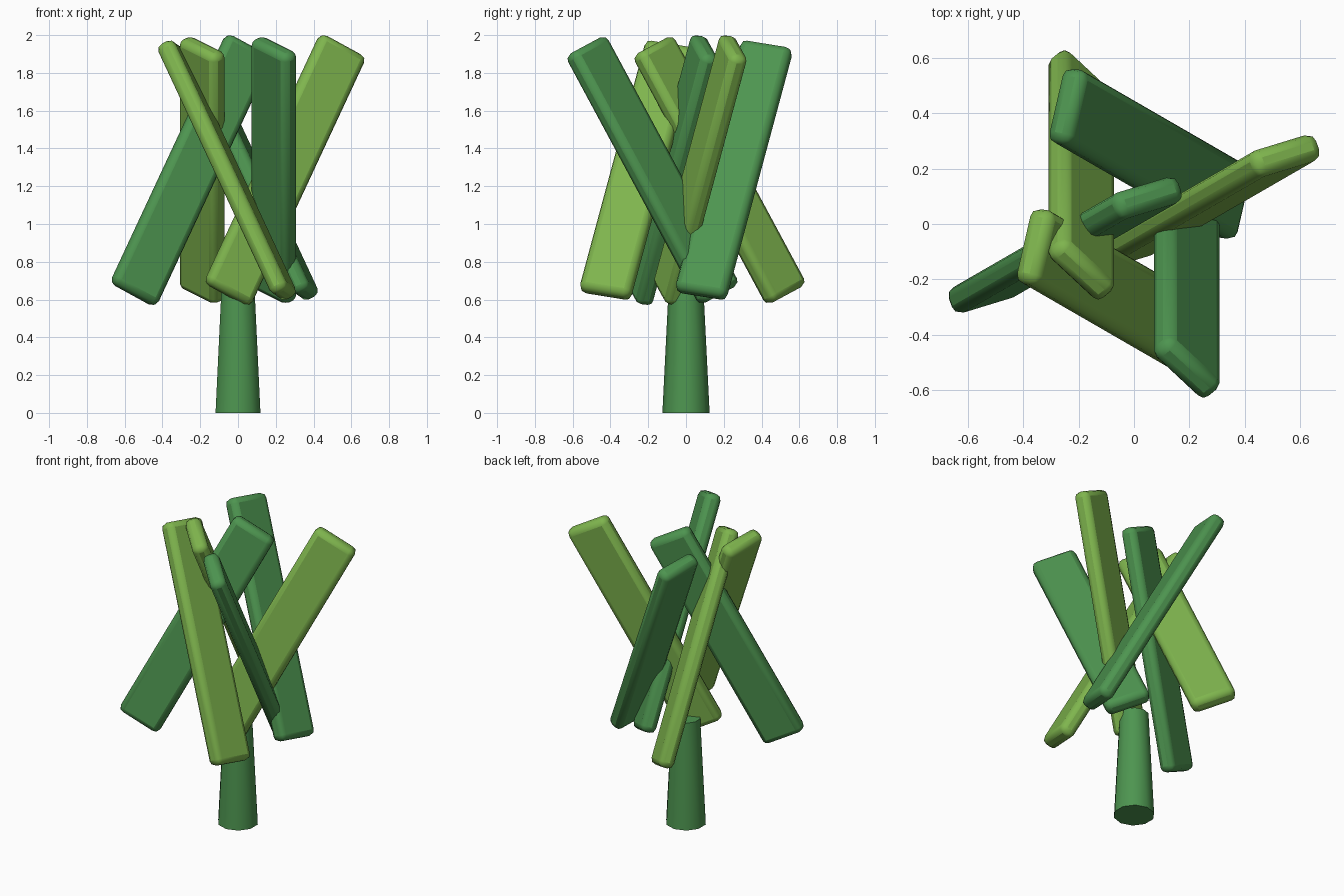
import bpy
from math import radians, cos, sin, tan
from mathutils import Matrix, Vector

if "Cube" in bpy.data.objects:
    bpy.data.objects.remove(bpy.data.objects["Cube"])


def material(name, color):
    m = bpy.data.materials.new(name)
    m.diffuse_color = (*color, 1)
    m.use_nodes = True
    m.node_tree.nodes["Principled BSDF"].inputs["Base Color"].default_value = m.diffuse_color
    return m


dark = material("dark_green", (0.075, 0.30, 0.08))
light = material("light_green", (0.21, 0.46, 0.075))

# Tapered ten-sided stem
bpy.ops.mesh.primitive_cone_add(vertices=10, radius1=0.125, radius2=0.09,
                                depth=0.7, location=(0, 0, 0.35))
stem = bpy.context.object
stem.name = "stem"
stem.data.materials.append(dark)
bpy.ops.object.shade_smooth_by_angle(angle=radians(40))

# Six leaning slats around the stem: opposite slats are parallel
TILT, RADIUS, MID_Z = radians(28.3), 0.26, 1.285
SIZE = (0.28, 0.10, 1.5)
for k in range(6):
    out = radians(17 + 60 * k)        # direction of offset and slat width
    lean = radians(30 + 120 * k)      # direction the top leans towards
    d = Vector((sin(TILT) * cos(lean), sin(TILT) * sin(lean), cos(TILT)))
    w = Vector((cos(out), sin(out), -tan(TILT) * cos(out - lean))).normalized()
    rot = Matrix((w, d.cross(w), d)).transposed().to_4x4()

    bpy.ops.mesh.primitive_cube_add(size=1)
    slat = bpy.context.object
    slat.name = f"leaf_slat_{k + 1}"
    slat.data.transform(Matrix.Diagonal((*SIZE, 1)))
    slat.matrix_world = Matrix.Translation(
        (RADIUS * cos(out), RADIUS * sin(out), MID_Z)) @ rot
    slat.data.materials.append(dark if k % 2 else light)
    bevel = slat.modifiers.new("rounded_edges", 'BEVEL')
    bevel.width = 0.035
    bevel.segments = 2
    bpy.ops.object.shade_smooth_by_angle(angle=radians(50))
    # Bevel first, then smooth by angle
    bpy.ops.object.modifier_apply(modifier=bevel.name)
    slat.data.shade_smooth()
